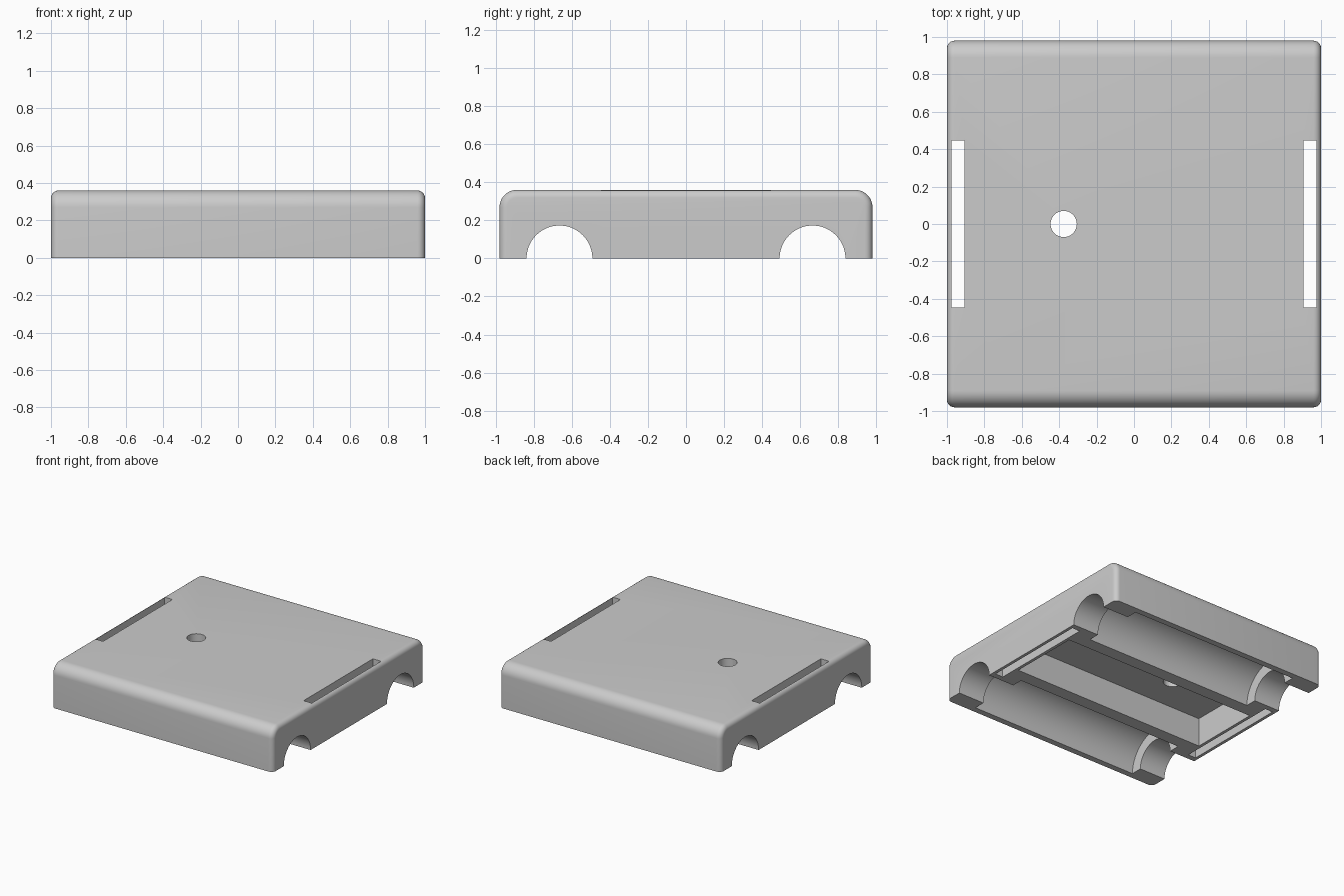
import bpy, bmesh, math
from mathutils import Matrix, Vector

cube = bpy.data.objects.get("Cube")
if cube:
    bpy.data.objects.remove(cube, do_unlink=True)

HALF_X, HALF_Y, HEIGHT = 1.0, 0.98, 0.36

grey = bpy.data.materials.new("plain grey")
grey.use_nodes = True
colour = (0.6, 0.6, 0.6, 1)
grey.diffuse_color = colour
grey.node_tree.nodes["Principled BSDF"].inputs["Base Color"].default_value = colour


def make_object(name, bm):
    bmesh.ops.recalc_face_normals(bm, faces=bm.faces)
    mesh = bpy.data.meshes.new(name)
    bm.to_mesh(mesh)
    bm.free()
    mesh.materials.append(grey)
    obj = bpy.data.objects.new(name, mesh)
    bpy.context.collection.objects.link(obj)
    return obj


def box_mesh(low, high):
    low, high = Vector(low), Vector(high)
    bm = bmesh.new()
    bmesh.ops.create_cube(bm, size=1, matrix=Matrix.Translation((low + high) / 2)
                          @ Matrix.Diagonal((high - low).to_4d()))
    return bm


def box(name, low, high):
    return make_object(name, box_mesh(low, high))


def cylinder(name, radius, length, centre, along_x=False):
    turn = Matrix.Rotation(math.pi / 2, 4, "Y") if along_x else Matrix()
    bm = bmesh.new()
    bmesh.ops.create_cone(bm, cap_ends=True, segments=64, radius1=radius, radius2=radius,
                          depth=length, matrix=Matrix.Translation(centre) @ turn)
    return make_object(name, bm)


# Rounded block: wide rounding front and back, narrow rounding around the sides
bm = box_mesh((-HALF_X, -HALF_Y, 0), (HALF_X, HALF_Y, HEIGHT))
long_edges = [e for e in bm.edges if all(v.co.z > 0.1 for v in e.verts)
              and abs(e.verts[0].co.x - e.verts[1].co.x) > 1]
bmesh.ops.bevel(bm, geom=long_edges, offset=0.09, segments=10, profile=0.5, affect="EDGES")
side_edges = [e for e in bm.edges
              if abs(e.verts[0].co.x - e.verts[1].co.x) < 0.001
              and max(v.co.z for v in e.verts) > 0.1]
bmesh.ops.bevel(bm, geom=side_edges, offset=0.04, segments=6, profile=0.5, affect="EDGES")
shell = make_object("cover_shell", bm)

# Pocket underneath and the round hole above it
cutters = [
    box("pocket_cutter", (-0.88, -0.295, -0.1), (0.88, 0.295, 0.235)),
    cylinder("hole_cutter", 0.07, 1, (-0.376, 0, 0.3)),
]
# Strap slots, end openings and wider troughs
for side in (-1, 1):
    x_range = sorted((side * 0.905, side * 0.975))
    cutters.append(box("slot_cutter", (x_range[0], -0.447, -0.1), (x_range[1], 0.447, 0.5)))
    cutters.append(cylinder("opening_cutter", 0.173, 2.4, (0, side * 0.665, 0), True))
    cutters.append(cylinder("trough_cutter", 0.265, 1.53, (0, side * 0.665, 0), True))

for cutter in cutters:
    cutter.hide_render = True
    cut = shell.modifiers.new(cutter.name, "BOOLEAN")
    cut.operation = "DIFFERENCE"
    cut.solver = "EXACT"
    cut.object = cutter

# Apply the cuts and discard the cutters
bpy.context.view_layer.objects.active = shell
shell.select_set(True)
for name in [m.name for m in shell.modifiers]:
    bpy.ops.object.modifier_apply(modifier=name)
for cutter in cutters:
    bpy.data.objects.remove(cutter, do_unlink=True)
bpy.ops.object.shade_smooth_by_angle(angle=math.radians(30))
